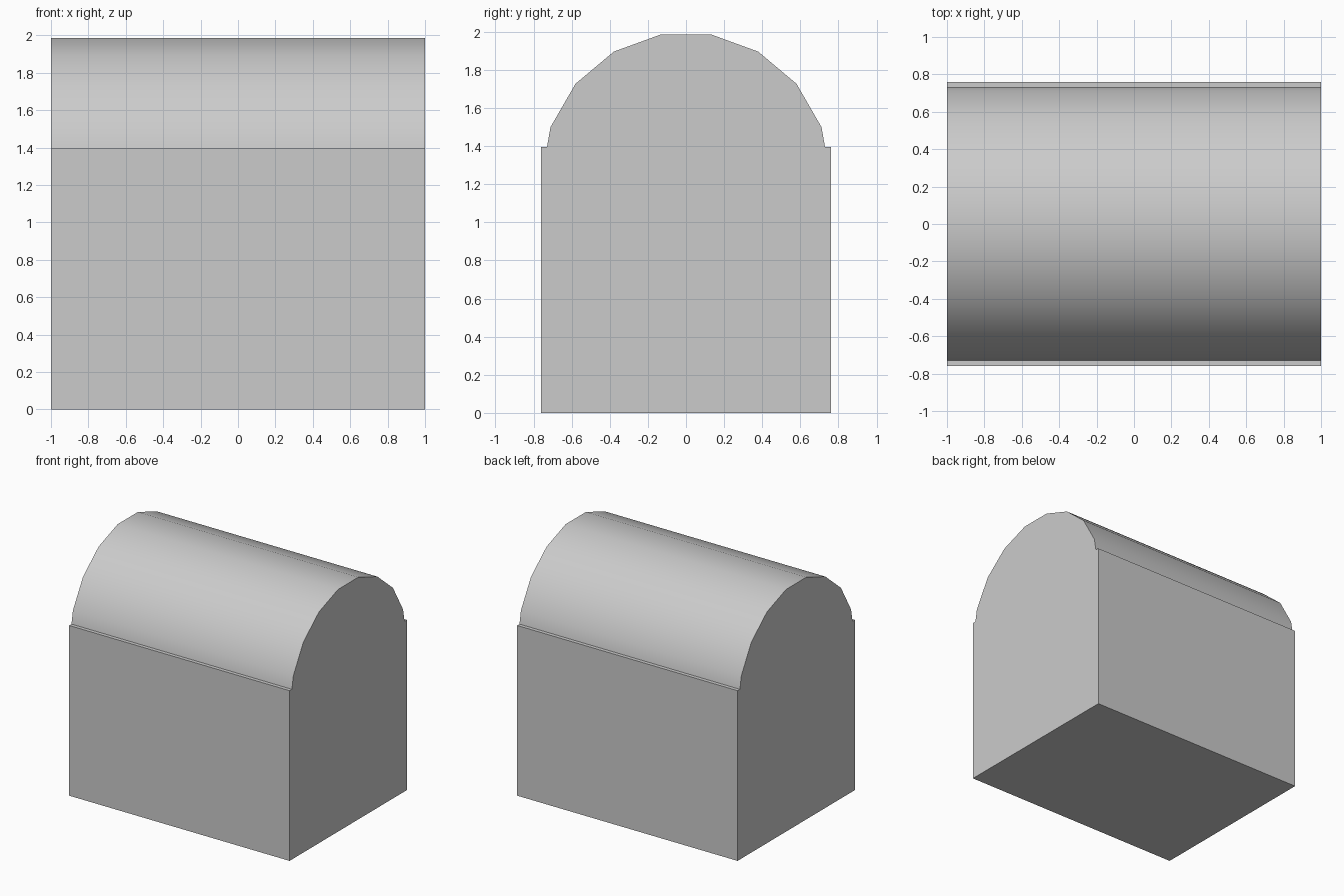
import bpy, bmesh, math

if "Cube" in bpy.data.objects:
    bpy.data.objects.remove(bpy.data.objects["Cube"])

HALF_LEN, HALF_WID, WALL_H = 1.0, 0.76, 1.396
RADIUS, AXIS_Z, SIDES = 0.757, 1.241, 18


def extrude_along_x(name, profile):
    """Closed prism from a (y, z) profile, spanning the full length."""
    bm = bmesh.new()
    face = bm.faces.new([bm.verts.new((-HALF_LEN, y, z)) for y, z in profile])
    ext = bmesh.ops.extrude_face_region(bm, geom=[face], use_keep_orig=True)
    moved = [g for g in ext["geom"] if isinstance(g, bmesh.types.BMVert)]
    bmesh.ops.translate(bm, verts=moved, vec=(2 * HALF_LEN, 0, 0))
    bmesh.ops.recalc_face_normals(bm, faces=bm.faces)
    mesh = bpy.data.meshes.new(name)
    bm.to_mesh(mesh)
    bm.free()
    obj = bpy.data.objects.new(name, mesh)
    bpy.context.collection.objects.link(obj)
    return obj


# Box body
extrude_along_x("body", [(-HALF_WID, 0), (HALF_WID, 0),
                         (HALF_WID, WALL_H), (-HALF_WID, WALL_H)])

# Barrel roof: the part of an 18-sided cylinder above the body
step = 2 * math.pi / SIDES
arc = [(RADIUS * math.sin((i + 0.5) * step),
        AXIS_Z + RADIUS * math.cos((i + 0.5) * step)) for i in range(-4, 4)]
(y0, z0), (y1, z1) = arc[-1], (RADIUS, AXIS_Z)
foot = y0 + (y1 - y0) * (z0 - WALL_H) / (z0 - z1)
roof = extrude_along_x("barrel_roof", [(-foot, WALL_H)] + arc + [(foot, WALL_H)])

# Smooth curve with sharp ends
bpy.context.view_layer.objects.active = roof
roof.select_set(True)
bpy.ops.object.shade_smooth_by_angle(angle=math.radians(30))
